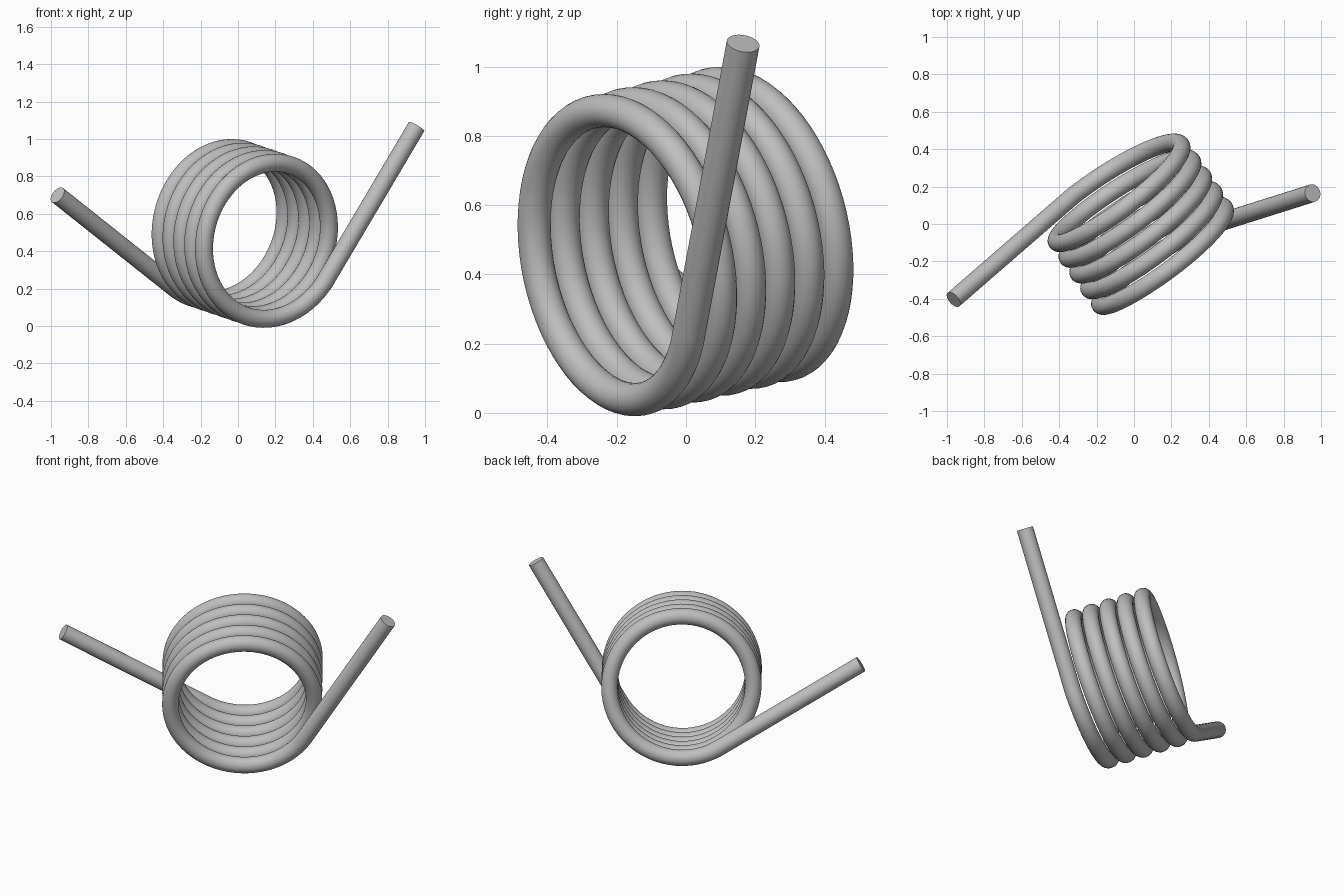
import bpy
import math
from mathutils import Vector

cube = bpy.data.objects.get("Cube")
if cube:
    bpy.data.objects.remove(cube, do_unlink=True)

WIRE = 0.048       # wire radius
RADIUS = 0.42      # coil centre-line radius
PITCH = 0.104
STEPS = 72         # path points per turn

# Tilted coil frame: axis, horizontal side and upward direction
centre = Vector((0.035, -0.005, 0.50))
axis = Vector((-0.56, 0.81, 0.19)).normalized()
side = Vector((-axis.y, axis.x, 0)).normalized() * -1
up = side.cross(axis)


def coil_point(turn):
    a = 2 * math.pi * turn
    return (centre + axis * PITCH * (turn - 2.5)
            - side * RADIUS * math.sin(a) - up * RADIUS * math.cos(a))


# Wire path: front leg, coil between its two tangent points, back leg
start, end = -0.166, 5.087
count = round((end - start) * STEPS)
path = [Vector((0.955, 0.165, 1.067))]
path += [coil_point(start + (end - start) * i / count) for i in range(count + 1)]
path.append(Vector((-0.965, -0.404, 0.70)))

curve = bpy.data.curves.new("torsion_spring", "CURVE")
curve.dimensions = "3D"
curve.bevel_depth = WIRE
curve.bevel_resolution = 10
curve.use_fill_caps = True
spline = curve.splines.new("POLY")
spline.points.add(len(path) - 1)
for point, co in zip(spline.points, path):
    point.co = (*co, 1)

# Steel wire
steel = bpy.data.materials.new("steel_grey")
steel.use_nodes = True
grey = (0.52, 0.52, 0.52, 1)
steel.diffuse_color = grey
steel.node_tree.nodes["Principled BSDF"].inputs["Base Color"].default_value = grey
curve.materials.append(steel)

# Turn the swept wire into a mesh with flat cut ends
spring = bpy.data.objects.new("torsion_spring", curve)
bpy.context.collection.objects.link(spring)
bpy.ops.object.select_all(action="DESELECT")
spring.select_set(True)
bpy.context.view_layer.objects.active = spring
bpy.ops.object.convert(target="MESH")
bpy.ops.object.shade_smooth_by_angle(angle=math.radians(40))
